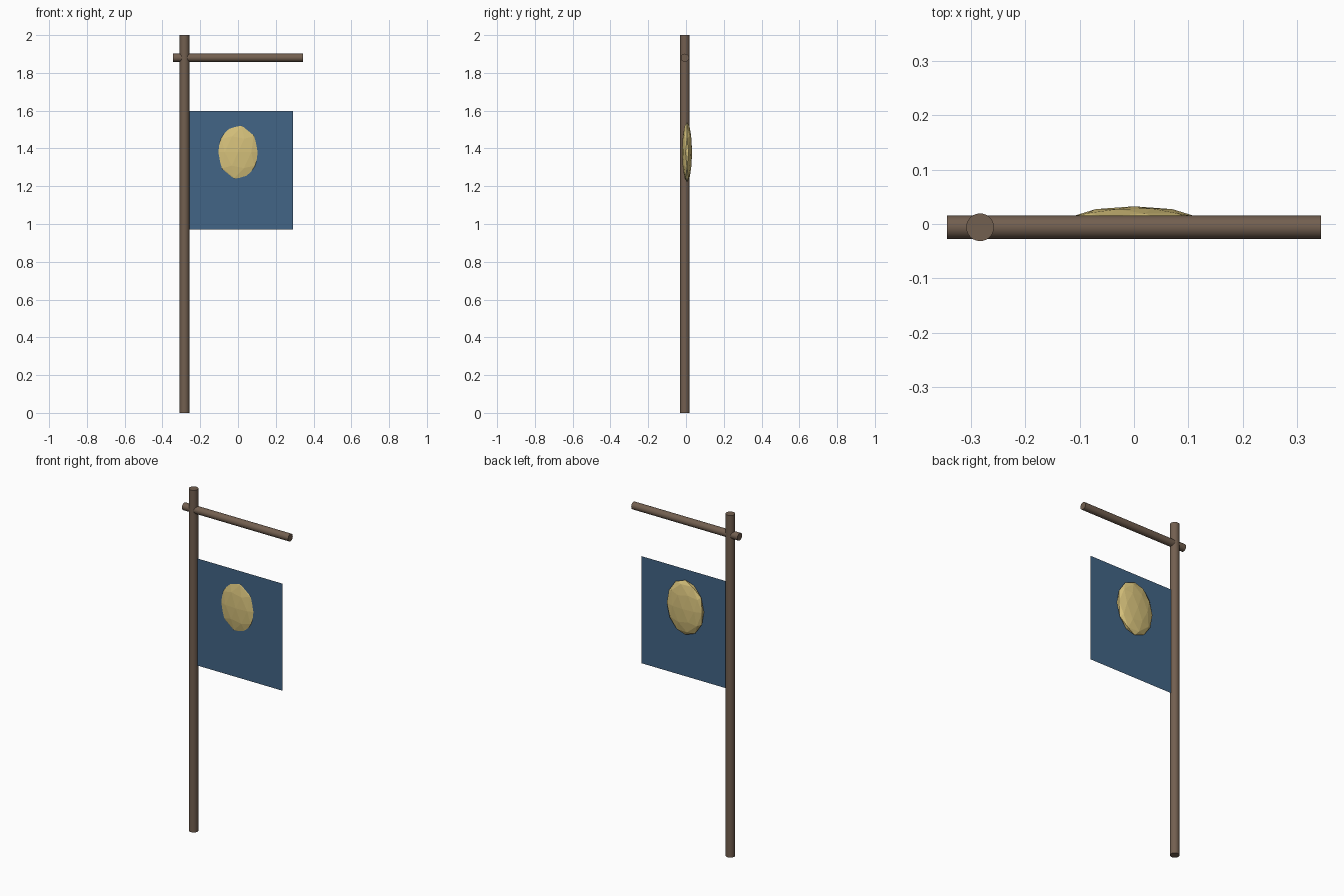
import bpy, math

if "Cube" in bpy.data.objects:
    bpy.data.objects.remove(bpy.data.objects["Cube"])

Y = -0.006  # plane shared by pole, bar and cloth


def colour(obj, name, rgb):
    mat = bpy.data.materials.get(name) or bpy.data.materials.new(name)
    mat.diffuse_color = (*rgb, 1)
    mat.use_nodes = True
    mat.node_tree.nodes["Principled BSDF"].inputs["Base Color"].default_value = mat.diffuse_color
    obj.data.materials.append(mat)


def rod(name, radius, length, loc, rot=(0, 0, 0)):
    bpy.ops.mesh.primitive_cylinder_add(vertices=24, radius=radius, depth=length,
                                        location=loc, rotation=rot)
    obj = bpy.context.object
    obj.name = name
    bpy.ops.object.shade_smooth_by_angle(angle=math.radians(40))
    colour(obj, "wood", (0.17, 0.115, 0.08))


# Upright pole and horizontal bar near its top
rod("pole", 0.0255, 2.0, (-0.283, Y, 1.0))
rod("cross_bar", 0.0215, 0.687, (0, Y, 1.88), (0, math.pi / 2, 0))

# Single-sheet cloth attached to the pole
bpy.ops.mesh.primitive_plane_add(size=1, location=(0.0, Y, 1.284),
                                 rotation=(math.pi / 2, 0, 0))
cloth = bpy.context.object
cloth.name = "banner_cloth"
cloth.scale = (0.584, 0.626, 1)
colour(cloth, "blue_cloth", (0.055, 0.13, 0.24))

# Flattened faceted emblem poking through both sides of the cloth
bpy.ops.mesh.primitive_ico_sphere_add(subdivisions=2, radius=1,
                                      location=(0, 0.0055, 1.38))
emblem = bpy.context.object
emblem.name = "emblem"
emblem.scale = (0.12, 0.027, 0.16)
colour(emblem, "gold", (0.68, 0.54, 0.2))
